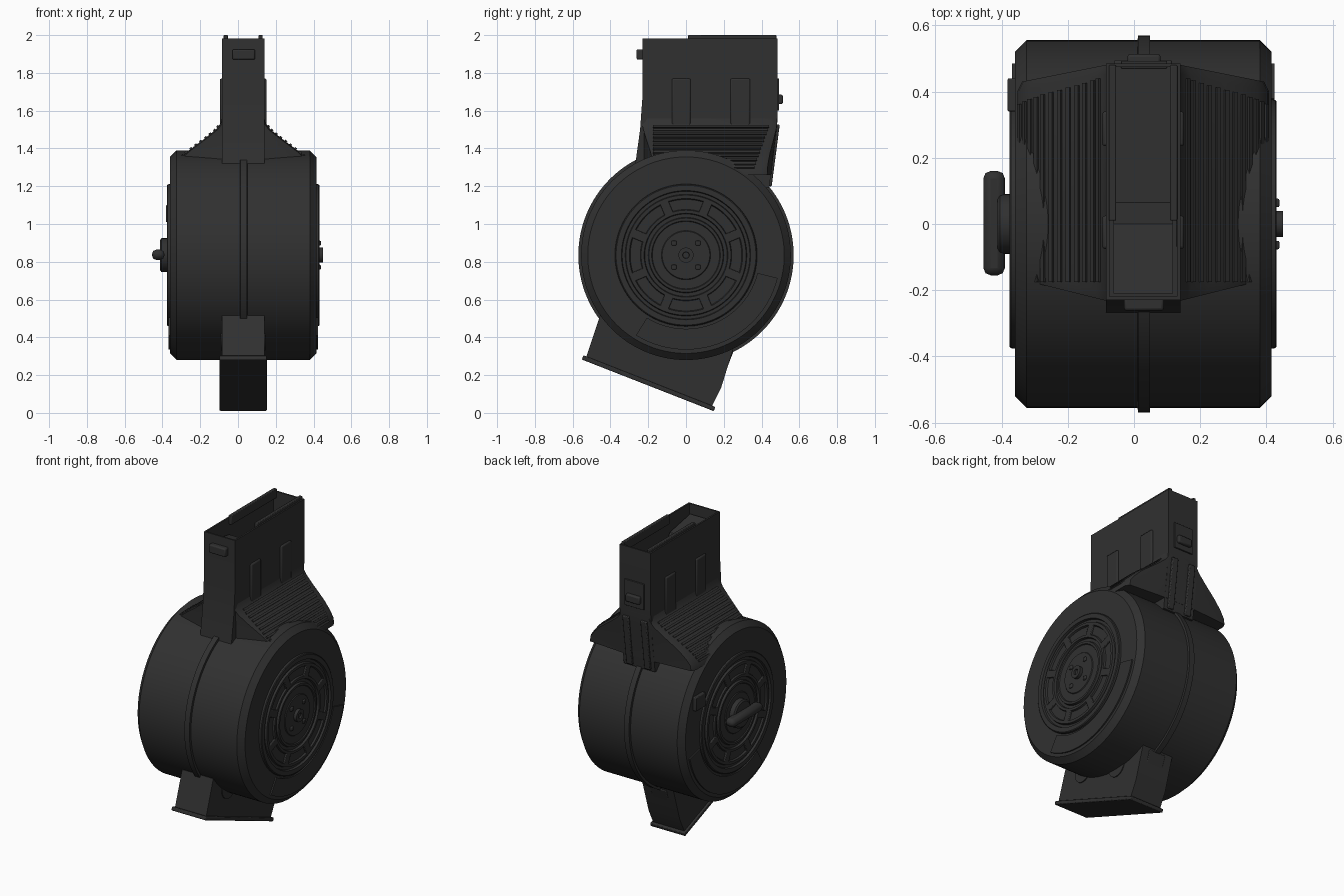
import bpy, bmesh, math
from mathutils import Matrix, Vector

if "Cube" in bpy.data.objects:
    bpy.data.objects.remove(bpy.data.objects["Cube"], do_unlink=True)

CX, CZ = 0.0275, 0.835      # drum centre
SIDE = 0.3875               # half width of drum

mat = bpy.data.materials.new("charcoal polymer")
mat.use_nodes = True
COLOR = (0.03, 0.03, 0.03, 1)
mat.diffuse_color = COLOR
bsdf = mat.node_tree.nodes["Principled BSDF"]
bsdf.inputs["Base Color"].default_value = COLOR
bsdf.inputs["Roughness"].default_value = 0.7


def finish(name, bm, bevel=0):
    bmesh.ops.recalc_face_normals(bm, faces=bm.faces)
    me = bpy.data.meshes.new(name)
    bm.to_mesh(me)
    bm.free()
    ob = bpy.data.objects.new(name, me)
    bpy.context.collection.objects.link(ob)
    me.materials.append(mat)
    if bevel:
        mod = ob.modifiers.new("soft_edges", "BEVEL")
        mod.width, mod.segments = bevel, 2
    bpy.ops.object.select_all(action="DESELECT")
    ob.select_set(True)
    bpy.context.view_layer.objects.active = ob
    bpy.ops.object.shade_smooth_by_angle(angle=math.radians(30))
    return ob


def box(name, x, y, z, rot=None, bevel=0):
    """Box from (min, max) ranges, optionally turned about its centre."""
    bm = bmesh.new()
    c = Vector([sum(r) / 2 for r in (x, y, z)])
    size = [r[1] - r[0] for r in (x, y, z)]
    m = Matrix.Translation(c) @ (rot or Matrix()) @ Matrix.Diagonal((*size, 1))
    bmesh.ops.create_cube(bm, size=1, matrix=m)
    return finish(name, bm, bevel)


def prism_bm(pts, x0, x1):
    """Extrude a (y, z) outline along x."""
    bm = bmesh.new()
    f = bm.faces.new([bm.verts.new((x0, y, z)) for y, z in pts])
    ext = bmesh.ops.extrude_face_region(bm, geom=[f])["geom"]
    bmesh.ops.translate(bm, vec=(x1 - x0, 0, 0),
                        verts=[v for v in ext if isinstance(v, bmesh.types.BMVert)])
    bmesh.ops.recalc_face_normals(bm, faces=bm.faces)
    return bm


def lathe(name, prof, steps=96):
    """Spin a (radius, x) profile about the drum axis."""
    bm = bmesh.new()
    vs = [bm.verts.new((x, 0, CZ + r)) for r, x in prof]
    es = [bm.edges.new(p) for p in zip(vs, vs[1:])]
    bmesh.ops.spin(bm, geom=vs + es, cent=(0, 0, CZ), axis=(1, 0, 0),
                   angle=math.tau, steps=steps)
    bmesh.ops.remove_doubles(bm, verts=bm.verts, dist=1e-4)
    return finish(name, bm)


# Drum body and centre seam
lathe("drum", [(0, CX - SIDE), (0.52, CX - SIDE), (0.555, CX - SIDE + 0.035),
               (0.555, CX + SIDE - 0.035), (0.52, CX + SIDE), (0, CX + SIDE)], 128)
lathe("drum_seam", [(0.54, 0.01), (0.57, 0.012), (0.57, 0.048), (0.54, 0.05)], 128)

# Stepped wheel plates on both drum ends
PLATE = [(0.378, -0.01), (0.375, 0.012), (0.37, 0.016), (0.342, 0.016), (0.338, 0.002),
         (0.322, 0.002), (0.318, 0.016), (0.3, 0.016), (0.295, 0.005), (0.242, 0.005),
         (0.238, 0.016), (0.222, 0.016), (0.218, 0.002), (0.2, 0.002), (0.196, 0.016),
         (0.182, 0.016), (0.178, 0.01), (0.13, 0.01), (0.126, 0.015), (0, 0.015)]
for s, side in ((1, "left"), (-1, "right")):
    face = CX + s * SIDE
    lathe(side + "_wheel_plate", [(r, face + s * d) for r, d in PLATE])
    for k in range(8):
        a = math.radians(22.5 + 45 * k)
        y, z = 0.268 * math.cos(a), CZ + 0.268 * math.sin(a)
        box(f"{side}_spoke_{k}", sorted((face - s * 0.01, face + s * 0.016)),
            (y - 0.04, y + 0.04), (z - 0.024, z + 0.024),
            Matrix.Rotation(a, 4, "X"), 0.004)
    # Curved plate along the lower rim
    arc = [(r * math.cos(math.radians(a)), CZ + r * math.sin(math.radians(a)))
           for r, turn in ((0.5, range(-122, -13, 4)), (0.39, range(-14, -123, -4)))
           for a in turn]
    finish(side + "_rim_plate", prism_bm(arc, face - s * 0.02, face + s * 0.009))

# Hub cap and bolts on the left end
HUB = CX + SIDE
lathe("hub_cap", [(0.04, HUB), (0.04, HUB + 0.035), (0.018, HUB + 0.035),
                  (0.016, HUB + 0.025), (0, HUB + 0.025)], 32)
for k in range(4):
    a = math.radians(45 + 90 * k)
    y, z = 0.09 * math.cos(a), CZ + 0.09 * math.sin(a)
    box(f"hub_bolt_{k}", (HUB, HUB + 0.024), (y - 0.013, y + 0.013),
        (z - 0.013, z + 0.013), bevel=0.005)

# Winding key and small stop on the right end
lathe("key_shaft", [(0.09, -0.35), (0.09, -0.405), (0.08, -0.412), (0, -0.412)], 48)
box("key_handle", (-0.455, -0.39), (-0.155, 0.16), (0.81, 0.864), bevel=0.022)
box("side_stop", (-0.382, -0.34), (0.34, 0.44), (1.01, 1.1), bevel=0.005)

# Feed tower with an open, hollow top
tower = prism_bm([(-0.23, 1.982), (-0.23, 1.68), (-0.243, 1.5), (-0.268, 1.32), (0, 1.2),
                  (0.44, 1.19), (0.468, 1.4), (0.485, 1.58), (0.485, 1.982)],
                 CX - 0.1125, CX + 0.1125)
top = max(tower.faces, key=lambda f: f.calc_center_median().z)
bmesh.ops.inset_individual(tower, faces=[top], thickness=0.015)
ext = bmesh.ops.extrude_face_region(tower, geom=[top])["geom"]
bmesh.ops.translate(tower, vec=(0, 0, -0.22),
                    verts=[v for v in ext if isinstance(v, bmesh.types.BMVert)])
if top.is_valid:
    bmesh.ops.delete(tower, geom=[top], context="FACES_ONLY")
finish("feed_tower", tower)
finish("follower", prism_bm([(-0.21, 1.7), (-0.21, 1.92), (0, 1.88), (0.1, 1.7)],
                            CX - 0.09, CX + 0.09))
for s, side in ((1, "left"), (-1, "right")):
    x = CX + s * 0.0925
    box(side + "_feed_lip", (x - 0.011, x + 0.011), (0.01, 0.48), (1.94, 2.0), bevel=0.004)
    # Raised guide pads on the tower sides
    x = CX + s * 0.1125
    for k, (y0, y1) in enumerate(((-0.075, 0.025), (0.235, 0.34))):
        box(f"{side}_guide_pad_{k}", (x - 0.011, x + 0.011), (y0, y1), (1.5, 1.77), bevel=0.008)
    # Vertical ribs behind the tower
    x = CX + s * 0.065
    box(side + "_rear_rib", (x - 0.022, x + 0.022), (0.435, 0.475), (1.2, 1.53),
        Matrix.Rotation(-0.13, 4, "X"), 0.005)

# Catches on the tower
box("front_catch", (-0.03, 0.09), (-0.262, -0.22), (1.87, 1.925), bevel=0.008)
box("rear_catch_base", (-0.04, 0.1), (0.47, 0.493), (1.6, 1.77), bevel=0.003)
box("rear_catch", (-0.02, 0.08), (0.48, 0.513), (1.635, 1.685), bevel=0.008)

# Flared shoulder between tower and drum
FLARE = [(0.108, 1.58), (0.118, 1.535), (0.145, 1.5), (0.2, 1.455), (0.25, 1.418),
         (0.3, 1.38), (0.345, 1.335), (0.375, 1.295), (0.38, 1.26)]


def flare_width(z):
    for (w0, z0), (w1, z1) in zip(FLARE, FLARE[1:]):
        if z >= z1:
            return w0 + (w1 - w0) * (z0 - z) / (z0 - z1)


bm = bmesh.new()
rings = []
for w, z in FLARE:
    front, back = -0.225 + 0.25 * (w - 0.11), 0.483 - 0.2 * (w - 0.115)
    spine = 0.483 - 0.12 * max(0, 1.53 - z)
    inner = min(0.1, w)
    half = [(inner, -0.225), (w - 0.01, front - 0.01), (w, front + 0.02),
            (w, back - 0.03), (w - 0.015, back), (inner, max(spine, back))]
    loop = half + [(-x, y) for x, y in reversed(half)]
    rings.append([bm.verts.new((CX + x, y, z)) for x, y in loop])
for a, b in zip(rings, rings[1:]):
    for i in range(len(a)):
        j = (i + 1) % len(a)
        bm.faces.new((a[i], a[j], b[j], b[i]))
bm.faces.new(rings[0])
bm.faces.new(rings[-1])
finish("shoulder", bm)

# Grip ridges running along the shoulder
for s, side in ((1, "left"), (-1, "right")):
    for k in range(12):
        z = 1.515 - 0.0195 * k
        w = flare_width(z)
        slope = math.atan2(0.02, flare_width(z - 0.01) - flare_width(z + 0.01))
        box(f"{side}_ridge_{k}", (CX + s * w - 0.007, CX + s * w + 0.007),
            (-0.175, 0.44 - 0.007 * k), (z - 0.007, z + 0.007),
            Matrix.Rotation(s * slope, 4, "Y"))

# Tilted foot with base plate
finish("foot", prism_bm([(-0.455, 0.515), (-0.53, 0.29), (0.135, 0.03), (0.185, 0.13),
                         (0.25, 0.34), (0, 0.6)], CX - 0.1125, CX + 0.1125))
TILT = Matrix.Rotation(math.atan2(-0.27, 0.69), 4, "X")
box("base_plate", (CX - 0.125, CX + 0.125), (-0.573, 0.177), (0.145, 0.169), TILT, 0.005)
box("foot_rear_panel", (CX - 0.06, CX + 0.06), (0.185, 0.215), (0.13, 0.34), TILT, 0.005)
for s, side in ((1, "left"), (-1, "right")):
    x = CX + s * 0.1125
    for k, (y, z) in enumerate(((0.01, 0.3), (-0.3, 0.4))):
        ring = [(y + 0.07 * math.cos(a * math.tau / 24), z + 0.07 * math.sin(a * math.tau / 24))
                for a in range(24)]
        finish(f"{side}_foot_boss_{k}", prism_bm(ring, x - s * 0.01, x + s * 0.006))
